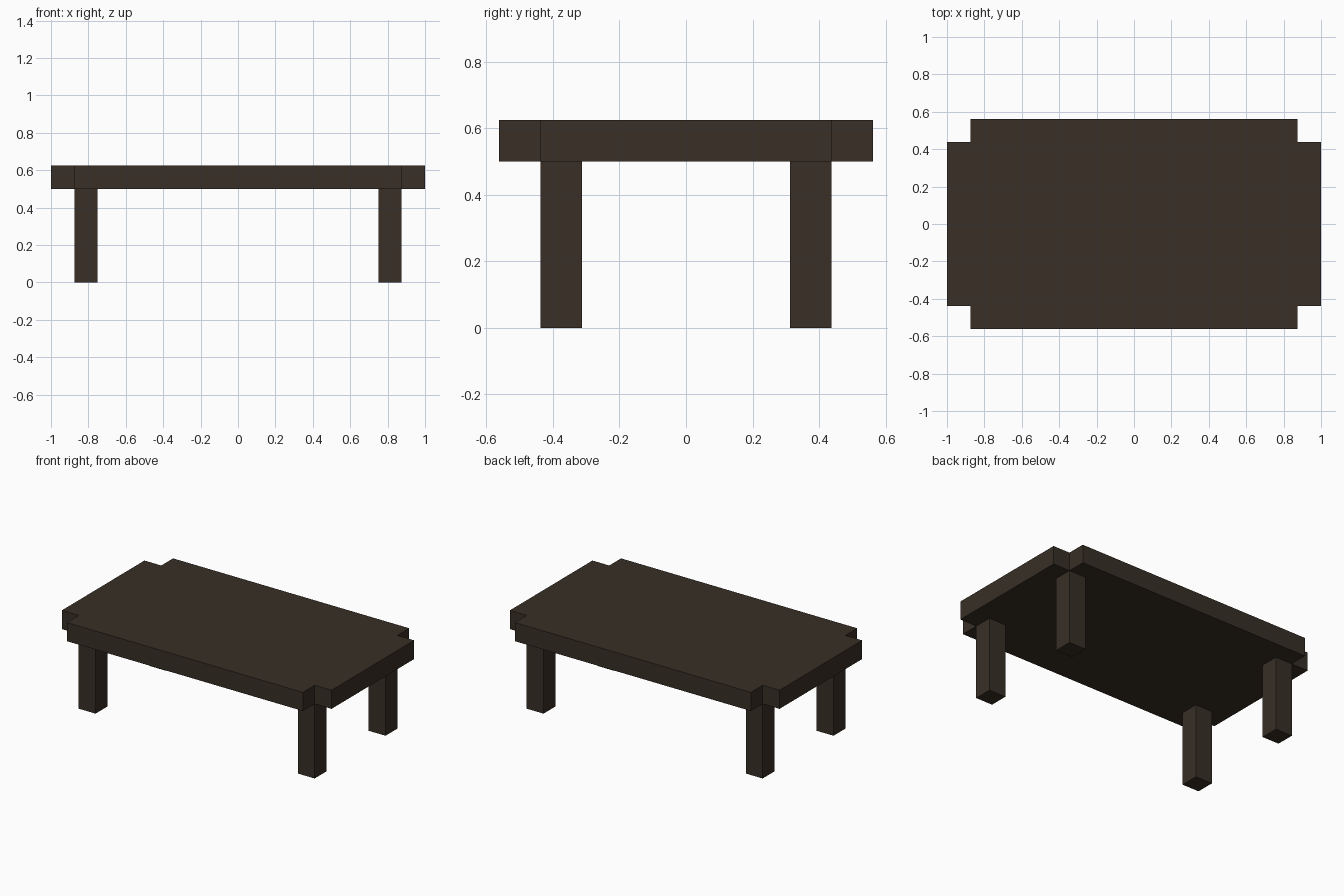
import bpy, bmesh

if "Cube" in bpy.data.objects:
    bpy.data.objects.remove(bpy.data.objects["Cube"])

wood = bpy.data.materials.new("dark brown wood")
wood.diffuse_color = (0.040, 0.028, 0.019, 1)
wood.use_nodes = True
wood.node_tree.nodes["Principled BSDF"].inputs["Base Color"].default_value = wood.diffuse_color

U = 0.125                      # plank unit: notch, leg and top thickness
HX, HY, LEG_H = 1.0, 0.5625, 0.5


def prism(name, outline, z0, z1):
    """Extrude a flat counter-clockwise outline from z0 to z1."""
    bm = bmesh.new()
    base = bm.faces.new([bm.verts.new((x, y, z0)) for x, y in outline])
    ext = bmesh.ops.extrude_face_region(bm, geom=[base], use_keep_orig=True)
    verts = [g for g in ext["geom"] if isinstance(g, bmesh.types.BMVert)]
    bmesh.ops.translate(bm, verts=verts, vec=(0, 0, z1 - z0))
    bmesh.ops.recalc_face_normals(bm, faces=bm.faces)
    mesh = bpy.data.meshes.new(name)
    bm.to_mesh(mesh)
    bm.free()
    mesh.materials.append(wood)
    obj = bpy.data.objects.new(name, mesh)
    bpy.context.collection.objects.link(obj)
    return obj


# Tabletop with a square notch at each corner
corner = [(HX, HY - U), (HX - U, HY - U), (HX - U, HY)]
top = []
for sx, sy in ((1, 1), (-1, 1), (-1, -1), (1, -1)):
    pts = [(sx * x, sy * y) for x, y in corner]
    top += pts if sx * sy > 0 else pts[::-1]
prism("tabletop", top, LEG_H, LEG_H + U)

# Four square legs standing just inside the notches
for sx, side in ((-1, "left"), (1, "right")):
    for sy, end in ((-1, "front"), (1, "back")):
        cx, cy = sx * (HX - 1.5 * U), sy * (HY - 1.5 * U)
        h = U / 2
        prism(f"{end}_{side}_leg",
              [(cx - h, cy - h), (cx + h, cy - h), (cx + h, cy + h), (cx - h, cy + h)],
              0, LEG_H)
